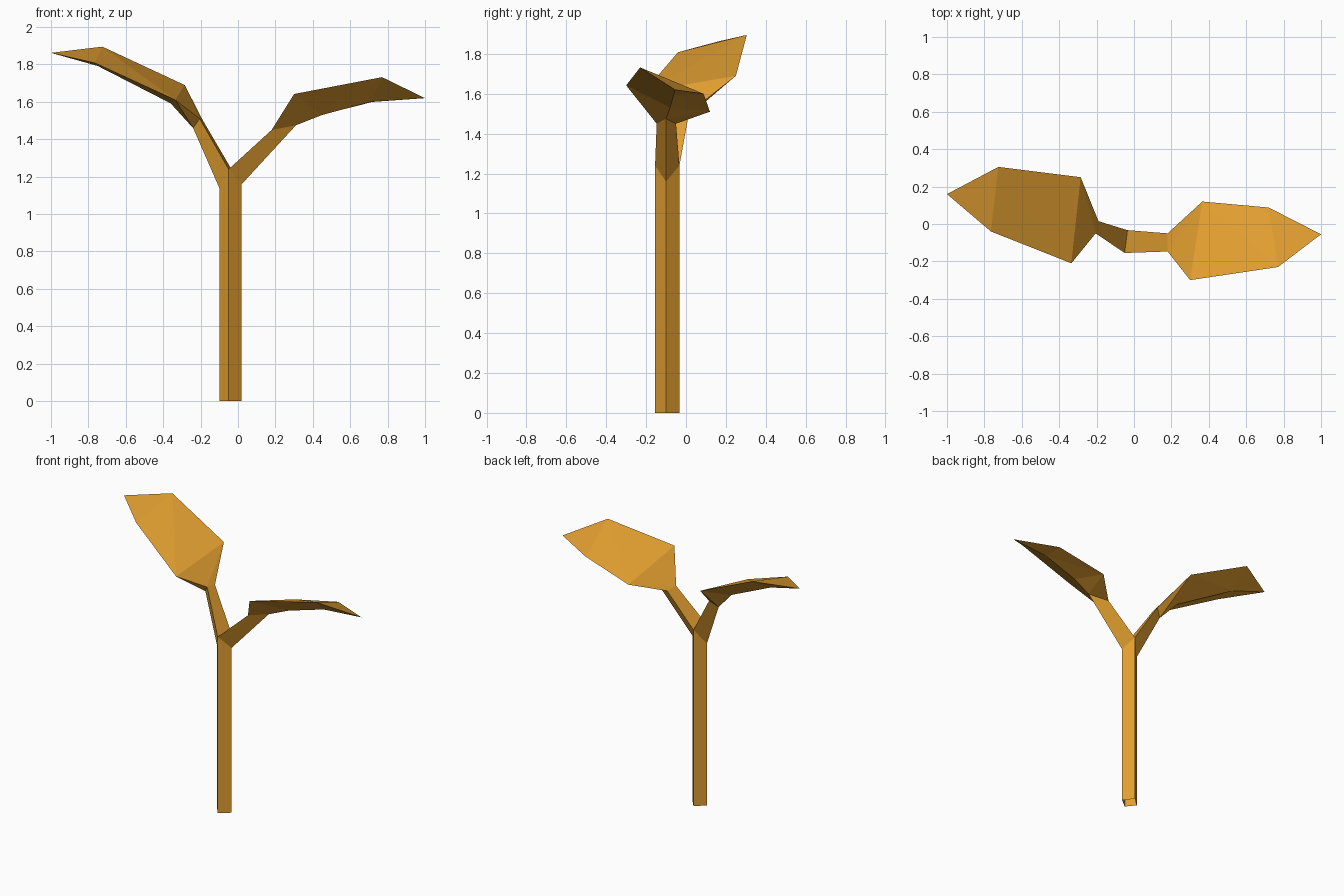
import bpy, bmesh
from mathutils import Vector

old = bpy.data.objects.get("Cube")
if old:
    bpy.data.objects.remove(old, do_unlink=True)

COLOUR = (0.75, 0.34, 0.03, 1.0)
mat = bpy.data.materials.new("warm_ochre")
mat.use_nodes = True
mat.diffuse_color = COLOUR
bsdf = next(n for n in mat.node_tree.nodes if n.type == 'BSDF_PRINCIPLED')
bsdf.inputs["Base Color"].default_value = COLOUR
bsdf.inputs["Roughness"].default_value = 0.8


def make(name, faces):
    """Flat-shaded object from faces given as lists of corner points."""
    bm = bmesh.new()
    for face in faces:
        bm.faces.new([bm.verts.new(p) for p in face])
    bmesh.ops.remove_doubles(bm, verts=bm.verts, dist=0.0005)
    bmesh.ops.recalc_face_normals(bm, faces=bm.faces)
    mesh = bpy.data.meshes.new(name)
    bm.to_mesh(mesh)
    bm.free()
    mesh.materials.append(mat)
    ob = bpy.data.objects.new(name, mesh)
    bpy.context.collection.objects.link(ob)


def tube(name, start, end):
    """Walls between two matching rings, open at both ends."""
    n = len(start)
    make(name, [(start[i], start[(i + 1) % n], end[(i + 1) % n], end[i])
                for i in range(n)])


def leaf(name, base, wide, far, tip, keel):
    """Low-poly leaf: creased top blade over a shallow keeled underside.
    base = front, back, under; wide and far = front, back corners."""
    e, f, g = base
    (h, i), (j, k) = wide, far
    m, n = keel
    # the blade's diagonal runs along the stem-side / tip-side crease
    blade = [(h, i, j), (i, k, j)] if tip[0] > 0 else [(h, i, k), (h, k, j)]
    faces = [(e, f, i), (e, i, h)] + blade + [(j, k, tip)]
    for root, side, outer in ((e, h, j), (f, i, k)):
        faces += [(root, side, g), (side, m, g), (side, n, m),
                  (side, outer, n), (outer, tip, n)]
    make(name, faces)


# Square stem with a ridge where it forks
front, left, back, right = [Vector(p) for p in (
    (-0.05, -0.155, 1.24), (0.02, -0.10, 1.16),
    (-0.035, -0.033, 1.24), (-0.10, -0.09, 1.14))]
top = [front, left, back, right]
tube("stem", [Vector((p.x, p.y, 0)) for p in top], top)

# Three-sided branches
left_end = [(0.18, -0.147, 1.45), (0.18, -0.05, 1.45), (0.31, -0.10, 1.475)]
right_end = [(-0.205, -0.05, 1.51), (-0.19, 0.015, 1.505), (-0.24, -0.02, 1.46)]
tube("left_branch", [front, back, left], left_end)
tube("right_branch", [front, back, right], right_end)

# Leaves
leaf("left_leaf", left_end,
     [(0.30, -0.30, 1.642), (0.365, 0.12, 1.51)],
     [(0.77, -0.23, 1.732), (0.72, 0.088, 1.60)],
     (1.0, -0.055, 1.62),
     [(0.45, -0.08, 1.53), (0.71, -0.06, 1.60)])
leaf("right_leaf", right_end,
     [(-0.335, -0.21, 1.61), (-0.285, 0.25, 1.69)],
     [(-0.765, -0.04, 1.808), (-0.725, 0.305, 1.895)],
     (-1.0, 0.16, 1.862),
     [(-0.36, 0.02, 1.592), (-0.75, 0.13, 1.792)])
